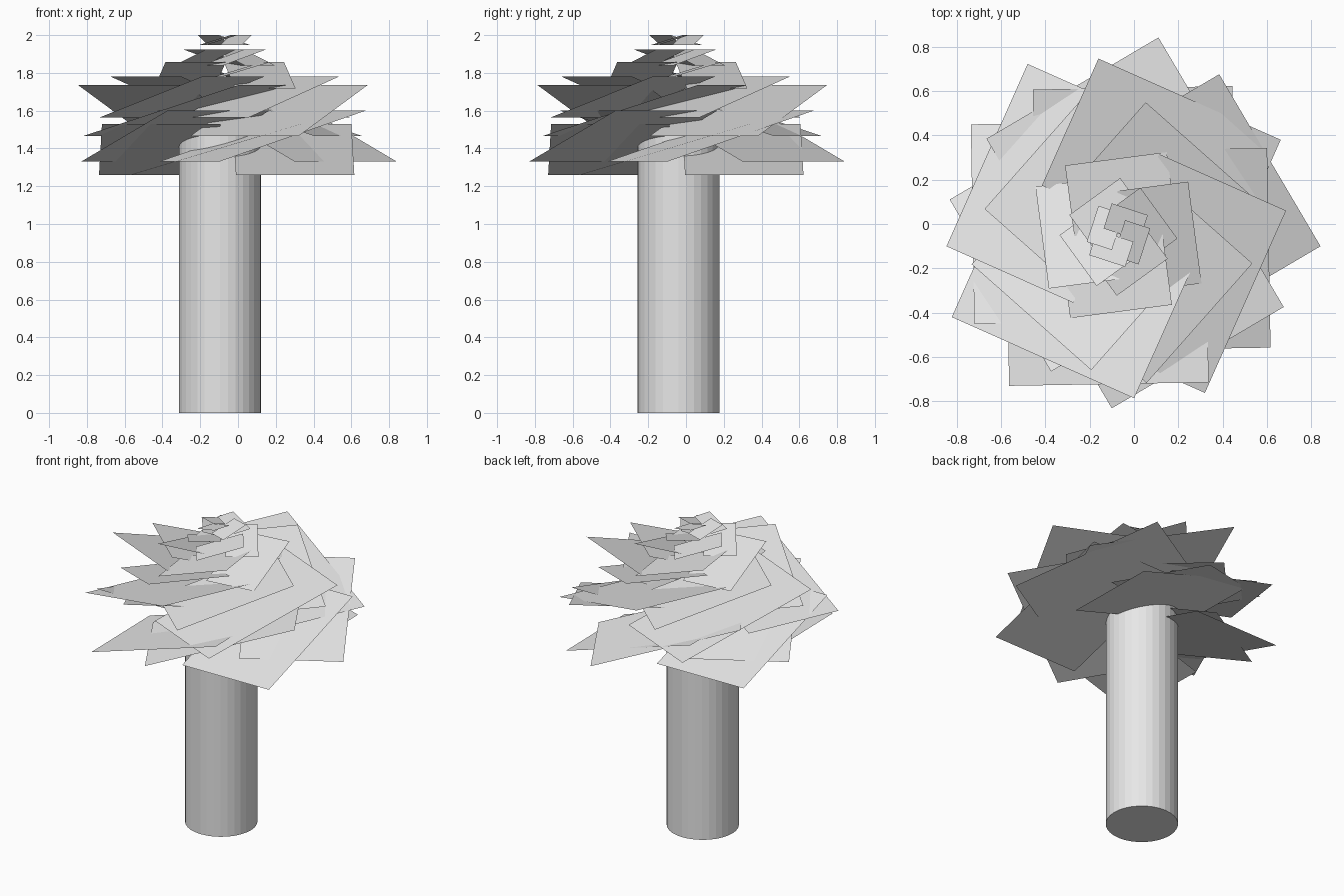
import bpy
import bmesh
from math import radians
from mathutils import Matrix, Vector

cube = bpy.data.objects.get("Cube")
if cube:
    bpy.data.objects.remove(cube, do_unlink=True)

grey = bpy.data.materials.new("plain grey")
grey.use_nodes = True
colour = (0.8, 0.8, 0.8, 1)
grey.diffuse_color = colour
grey.node_tree.nodes["Principled BSDF"].inputs["Base Color"].default_value = colour


def finish(name, bm):
    mesh = bpy.data.meshes.new(name)
    bm.to_mesh(mesh)
    bm.free()
    mesh.materials.append(grey)
    obj = bpy.data.objects.new(name, mesh)
    bpy.context.collection.objects.link(obj)
    return obj


# Trunk: plain faceted cylinder
bm = bmesh.new()
bmesh.ops.create_cone(bm, cap_ends=True, segments=32, radius1=0.217, radius2=0.217,
                      depth=1.5, matrix=Matrix.Translation((-0.095, -0.04, 0.75)))
finish("trunk", bm)

# Full-size leaf: a flat rectangle sloping down clockwise around the trunk
INNER, OUTER, LOW, HIGH, DROP = 0.04, 0.667, -0.515, 0.385, 0.27
LEAF = [Vector((INNER, LOW, -DROP)), Vector((OUTER, LOW, -DROP)),
        Vector((OUTER, HIGH, 0)), Vector((INNER, HIGH, 0))]


def leaf_ring(name, centre, top, turn, scale):
    """Four leaves, a quarter turn apart."""
    bm = bmesh.new()
    for k in range(4):
        place = (Matrix.Translation((*centre, top))
                 @ Matrix.Rotation(radians(turn + 90 * k), 4, "Z") @ Matrix.Scale(scale, 4))
        bm.faces.new([bm.verts.new(place @ corner) for corner in LEAF])
    finish(name, bm)


# Crown: rings from the lowest to the tip (centre, top height, turn, scale)
rings = [
    ((-0.06, -0.054), 1.53, 1, 1.0),
    ((0.005, 0.005), 1.6, 30.5, 1.0),
    ((-0.08, -0.02), 1.735, 66, 1.0),
    ((-0.07, -0.055), 1.78, 48.5, 0.8),
    ((-0.07, -0.05), 1.857, 7.5, 0.514),
    ((-0.07, -0.058), 1.925, 36, 0.315),
    ((-0.07, -0.05), 2.0, 72, 0.19),
]
for i, ring in enumerate(rings):
    leaf_ring(f"leaf_ring_{i + 1}", *ring)
